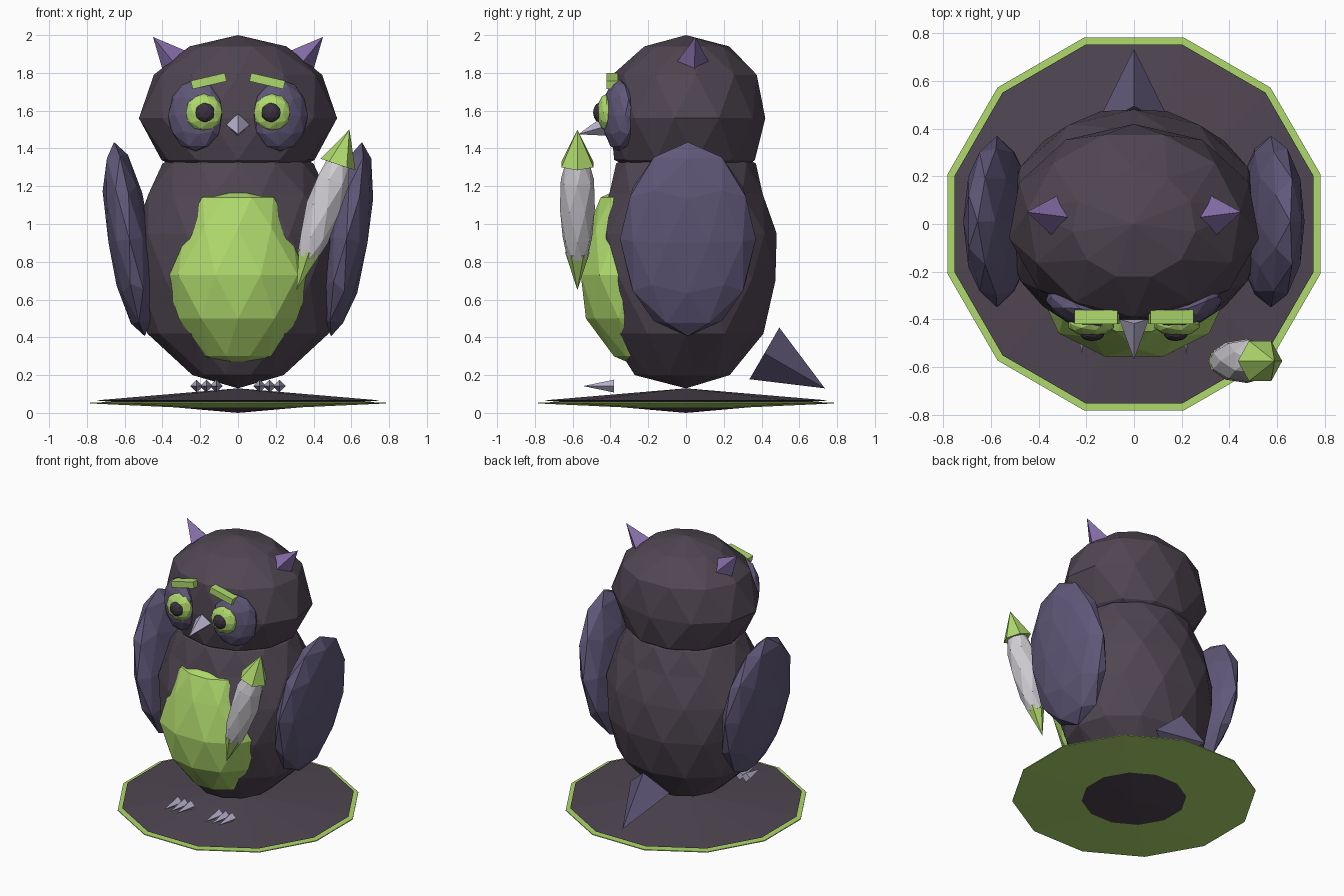
import bpy, bmesh, math
from mathutils import Matrix, Vector

if "Cube" in bpy.data.objects:
    bpy.data.objects.remove(bpy.data.objects["Cube"])


def material(name, hexcol):
    lin = []
    for i in (0, 2, 4):
        c = int(hexcol[i:i + 2], 16) / 255
        lin.append(c / 12.92 if c <= 0.04045 else ((c + 0.055) / 1.055) ** 2.4)
    m = bpy.data.materials.new(name)
    m.diffuse_color = (*lin, 1)
    m.use_nodes = True
    m.node_tree.nodes["Principled BSDF"].inputs["Base Color"].default_value = m.diffuse_color
    return m


PLUM = material("dark plum", "504652")
WING = material("slate purple", "605879")
EAR = material("bright purple", "836ca6")
GREEN = material("lime green", "afd96c")
WHITE = material("pale grey", "d2cfd5")
CLAW = material("pale lilac", "b9b3cf")
PUPIL = material("near black", "3a313e")


def finish(name, bm, mat, matrix=Matrix()):
    bmesh.ops.recalc_face_normals(bm, faces=bm.faces)
    bm.transform(matrix)
    me = bpy.data.meshes.new(name)
    bm.to_mesh(me)
    bm.free()
    me.materials.append(mat)
    ob = bpy.data.objects.new(name, me)
    bpy.context.collection.objects.link(ob)
    return ob


def loft(name, mat, rings, n=12, matrix=Matrix(), step=0.5, start=0.0):
    """Rings of (z, rx, ry, cy); each ring is turned to give triangular facets."""
    bm = bmesh.new()
    prev = None
    for i, (z, rx, ry, cy) in enumerate(rings):
        if rx == 0:
            ring = [bm.verts.new((0, cy, z))] * n
        else:
            ring = []
            for j in range(n):
                a = 2 * math.pi * (j + step * i + start) / n
                ring.append(bm.verts.new((rx * math.sin(a), cy + ry * math.cos(a), z)))
        if prev:
            for j in range(n):
                k = (j + 1) % n
                for tri in ((prev[j], prev[k], ring[j]), (prev[k], ring[k], ring[j])):
                    if len(set(tri)) == 3:
                        bm.faces.new(tri)
        prev = ring
        if rx and i in (0, len(rings) - 1):
            bm.faces.new(ring)
    return finish(name, bm, mat, matrix)


def aim(p0, p1):
    d = Vector(p1) - Vector(p0)
    return Matrix.Translation(p0) @ d.to_track_quat('Z', 'Y').to_matrix().to_4x4()


def spike(name, mat, p0, p1, r, n=4):
    length = (Vector(p1) - Vector(p0)).length
    return loft(name, mat, [(0, r, r, 0), (length, 0, 0, 0)], n, aim(p0, p1))


def blob(name, mat, loc, scale, rot_y=0, rot_z=0, sub=2):
    bm = bmesh.new()
    bmesh.ops.create_icosphere(bm, subdivisions=sub, radius=1)
    m = (Matrix.Translation(loc) @ Matrix.Rotation(rot_z, 4, 'Z')
         @ Matrix.Rotation(rot_y, 4, 'Y') @ Matrix.Diagonal((*scale, 1)))
    return finish(name, bm, mat, m)


# Base: two shallow twelve-sided lenses
loft("base_dark", PLUM, [(0, 0, 0, 0), (0.066, 0.78, 0.78, 0), (0.13, 0, 0, 0)],
     12, step=0, start=0.5)
loft("base_green", GREEN, [(0.014, 0, 0, 0), (0.05, 0.81, 0.81, 0), (0.056, 0.81, 0.81, 0),
                           (0.06, 0, 0, 0)], 12, step=0, start=0.5)

# Body, head and belly
loft("body", PLUM, [(0.13, 0, 0, 0), (0.20, 0.25, 0.26, -0.02), (0.42, 0.48, 0.41, 0),
                    (0.70, 0.54, 0.49, 0), (0.95, 0.55, 0.48, 0), (1.16, 0.49, 0.42, 0),
                    (1.32, 0.40, 0.37, 0), (1.38, 0.30, 0.28, 0)])
loft("head", PLUM, [(1.30, 0.34, 0.32, 0), (1.34, 0.41, 0.38, 0), (1.56, 0.53, 0.42, 0),
                    (1.79, 0.45, 0.39, 0), (1.94, 0.26, 0.23, 0), (2.0, 0, 0, 0)], 11)
loft("belly", GREEN, [(0.23, 0, 0, -0.22), (0.30, 0.20, 0.17, -0.22), (0.50, 0.33, 0.25, -0.28),
                      (0.73, 0.39, 0.27, -0.30), (0.98, 0.30, 0.23, -0.29),
                      (1.14, 0.23, 0.16, -0.30), (1.21, 0, 0, -0.31)], 10)

# Tail
spike("tail", WING, (0, 0.415, 0.315), (0, 0.735, 0.13), 0.158)

# Beak
spike("beak", CLAW, (0, -0.40, 1.525), (0, -0.57, 1.475), 0.062)

# Mirrored parts
for side, s in (("left", -1), ("right", 1)):
    blob(side + "_wing", WING, (s * 0.575, 0.01, 0.92), (0.118, 0.36, 0.52),
         rot_y=s * math.radians(9))
    spike(side + "_ear", EAR, (s * 0.29, 0.03, 1.81), (s * 0.45, 0.05, 1.99), 0.115)
    blob(side + "_face_disc", WING, (s * 0.225, -0.355, 1.575), (0.155, 0.075, 0.19),
         rot_z=s * math.radians(22))
    blob(side + "_eye", GREEN, (s * 0.18, -0.42, 1.59), (0.10, 0.052, 0.10))
    blob(side + "_pupil", PUPIL, (s * 0.175, -0.46, 1.59), (0.052, 0.032, 0.052))
    # brow bar, raised towards the middle
    bm = bmesh.new()
    bmesh.ops.create_cube(bm, size=1)
    finish(side + "_brow", bm, GREEN, Matrix.Translation((s * 0.155, -0.39, 1.757))
           @ Matrix.Rotation(s * math.radians(13), 4, 'Y') @ Matrix.Diagonal((0.185, 0.06, 0.045, 1)))
    # three claws per foot
    for i in range(3):
        x = s * (0.115 + 0.052 * i)
        spike(f"{side}_claw_{i + 1}", CLAW, (x, -0.38, 0.142), (x, -0.545, 0.142), 0.034)

# Wand held in front of the right wing
wand = aim((0.31, -0.575, 0.65), (0.59, -0.575, 1.50))
loft("wand_shaft", WHITE, [(0.18, 0.055, 0.055, 0), (0.29, 0.08, 0.08, 0), (0.46, 0.095, 0.095, 0),
                           (0.61, 0.09, 0.09, 0), (0.73, 0.06, 0.06, 0)], 7, wand)
loft("wand_lower_tip", GREEN, [(0, 0, 0, 0), (0.21, 0.065, 0.065, 0)], 6, wand)
loft("wand_upper_tip", GREEN, [(0.70, 0.098, 0.098, 0), (0.895, 0, 0, 0)], 6, wand)
